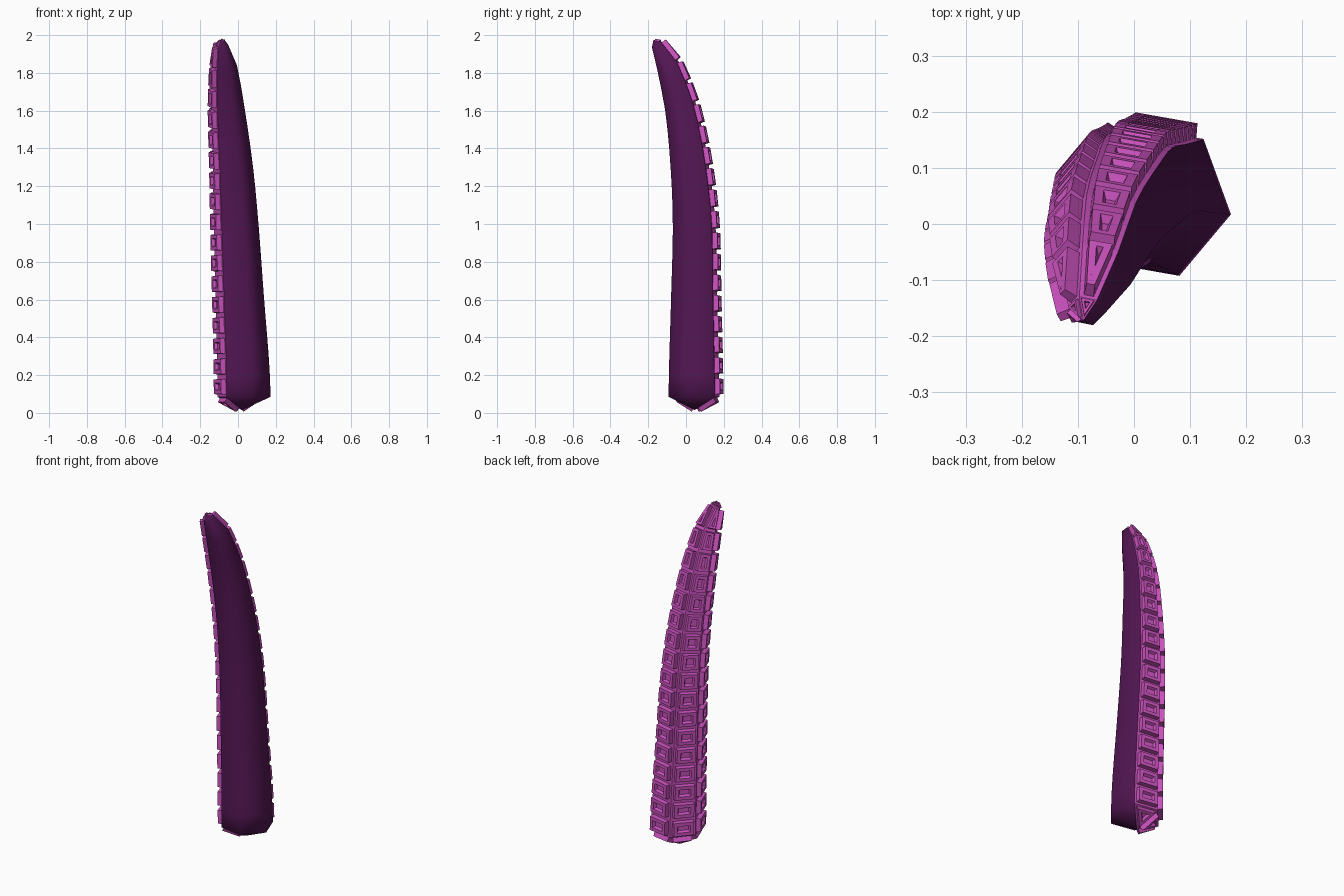
import bpy, bmesh, math
from mathutils import Vector

if "Cube" in bpy.data.objects:
    bpy.data.objects.remove(bpy.data.objects["Cube"])

# spine keys: z, centre x, centre y, radius
KEYS = [(.085, .032, .042, .143), (.25, .028, .042, .14), (.6, .01, .043, .13),
        (1.0, -.01, .043, .12), (1.3, -.027, .02, .108), (1.6, -.052, -.025, .09),
        (1.8, -.066, -.082, .07), (1.9, -.075, -.122, .052), (1.95, -.085, -.155, .032)]
ROWS = 17


def spine(z):
    # smooth interpolation through the keys
    i = 0
    while i < len(KEYS) - 2 and z > KEYS[i + 1][0]:
        i += 1
    a, b = KEYS[i], KEYS[i + 1]
    h = b[0] - a[0]
    t = (z - a[0]) / h

    def slope(j, c):
        lo, hi = KEYS[max(j - 1, 0)], KEYS[min(j + 1, len(KEYS) - 1)]
        return (hi[c] - lo[c]) / (hi[0] - lo[0])

    def val(c):
        return ((2*t**3 - 3*t*t + 1) * a[c] + (t**3 - 2*t*t + t) * h * slope(i, c)
                + (3*t*t - 2*t**3) * b[c] + (t**3 - t*t) * h * slope(i + 1, c))
    return Vector((val(1), val(2), z)), val(3)


def shell(name, first_angle, color):
    # three sides of the hexagonal tentacle, with end caps
    bm = bmesh.new()
    z0, z1 = KEYS[0][0], KEYS[-1][0]
    rings = []
    for i in range(ROWS + 1):
        z = z0 + (z1 - z0) * i / ROWS
        c, r = spine(z)
        lo, hi = spine(max(z - .03, z0))[0], spine(min(z + .03, z1))[0]
        q = Vector((0, 0, 1)).rotation_difference(hi - lo)
        if i == 0:
            q.identity()
        ring = []
        for k in range(4):
            a = math.radians(first_angle + 60 * k)
            ring.append(bm.verts.new(c + q @ Vector((r * math.cos(a), r * math.sin(a), 0))))
        rings.append(ring)
    bottom = bm.verts.new((.02, .045, .015))
    tip = bm.verts.new(c + (hi - lo).normalized() * .03)
    for k in range(3):
        bm.faces.new((bottom, rings[0][k + 1], rings[0][k]))
        bm.faces.new((rings[-1][k], rings[-1][k + 1], tip))
        for a, b in zip(rings, rings[1:]):
            bm.faces.new((a[k], a[k + 1], b[k + 1], b[k]))
    return bm


def finish(bm, name, color, angle):
    me = bpy.data.meshes.new(name)
    bm.to_mesh(me)
    bm.free()
    ob = bpy.data.objects.new(name, me)
    bpy.context.collection.objects.link(ob)
    mat = bpy.data.materials.new(name + "_color")
    mat.diffuse_color = color
    mat.use_nodes = True
    mat.node_tree.nodes["Principled BSDF"].inputs["Base Color"].default_value = mat.diffuse_color
    me.materials.append(mat)
    bpy.ops.object.select_all(action='DESELECT')
    ob.select_set(True)
    bpy.context.view_layer.objects.active = ob
    bpy.ops.object.shade_smooth_by_angle(angle=math.radians(angle))


# dark smooth back
DARK = (.085, .008, .085, 1)
PINK = (.6, .085, .52, 1)
finish(shell("tentacle_back", 230, DARK), "tentacle_back", DARK, 75)

# pink side: every panel becomes a raised sucker with a pit
bm = shell("sucker_side", 50, PINK)
bm.normal_update()
for f in list(bm.faces):
    s = math.sqrt(f.calc_area())
    rise = min(.026, .33 * s)
    for thick, depth in ((.1 * s, 0), (.02 * s, rise), (.16 * s, 0), (.06 * s, -.6 * rise)):
        bmesh.ops.inset_individual(bm, faces=[f], thickness=thick, depth=depth,
                                   use_even_offset=True)
        bm.normal_update()
finish(bm, "sucker_side", PINK, 35)
